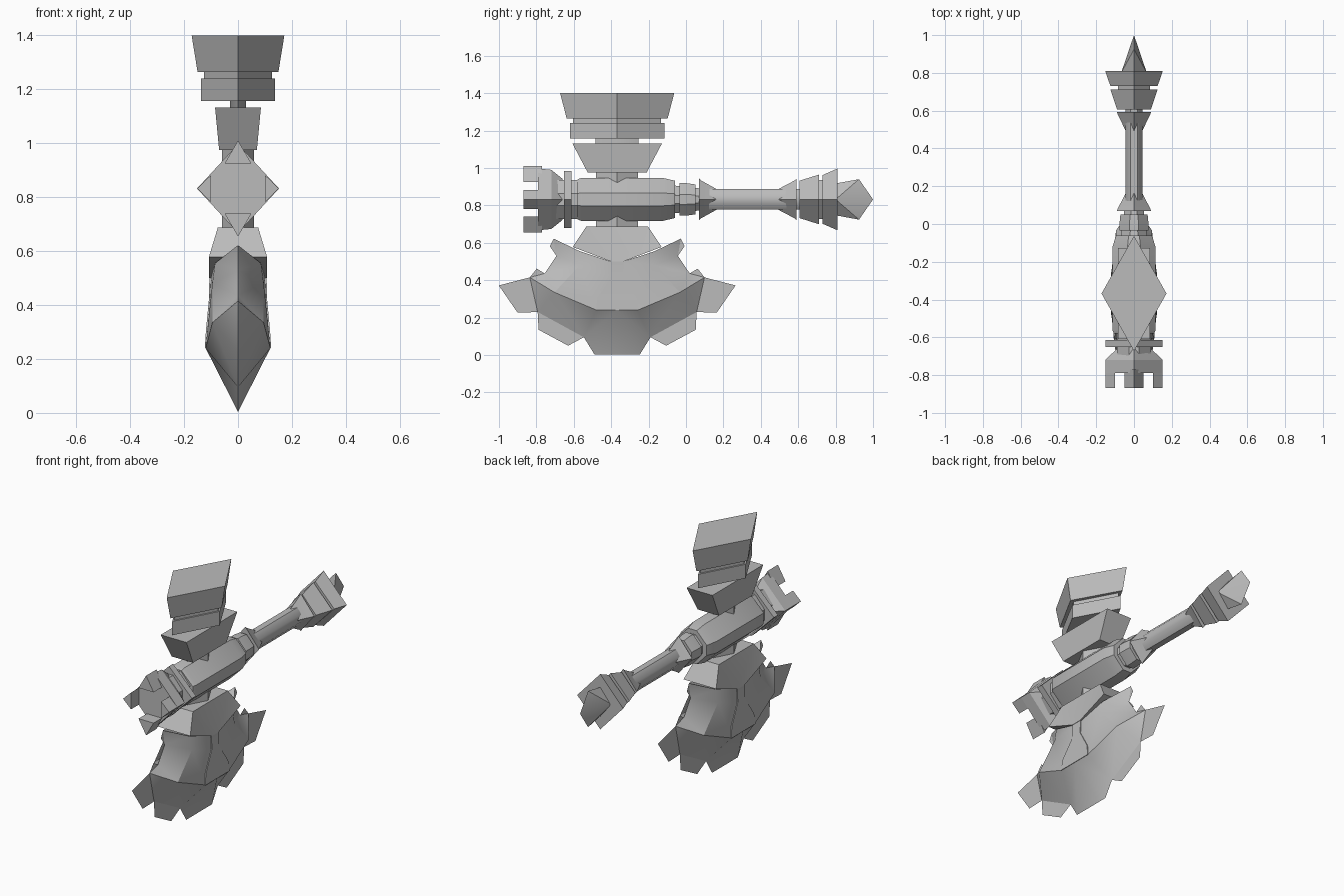
import bpy, bmesh, math
from mathutils import Vector
from mathutils.geometry import delaunay_2d_cdt

if "Cube" in bpy.data.objects:
    bpy.data.objects.remove(bpy.data.objects["Cube"])

CY = -0.368   # y of the head centre
CZ = 0.832    # z of the handle axis

stone = bpy.data.materials.new("plain grey")
stone.use_nodes = True
GREY = (0.5, 0.5, 0.5, 1)
stone.diffuse_color = GREY
stone.node_tree.nodes["Principled BSDF"].inputs["Base Color"].default_value = GREY

DIAMOND = [(1, 0), (0, 1), (-1, 0), (0, -1)]
BOX = [(1, 1), (-1, 1), (-1, -1), (1, -1)]


def cut_diamond(c):
    """Diamond with its four corners cut flat, c = half width of the cut."""
    return [(1, -c), (1, c), (c, 1), (-c, 1), (-1, c), (-1, -c), (-c, -1), (c, -1)]


OCTAGON = cut_diamond(0.414)
BEVELLED = cut_diamond(0.3)


def finish(name, bm, angle=30):
    bmesh.ops.recalc_face_normals(bm, faces=bm.faces)
    mesh = bpy.data.meshes.new(name)
    bm.to_mesh(mesh)
    bm.free()
    mesh.materials.append(stone)
    for p in mesh.polygons:
        p.use_smooth = True
    mesh.set_sharp_from_angle(angle=math.radians(angle))
    bpy.context.collection.objects.link(bpy.data.objects.new(name, mesh))


def loft(name, shape, rows, axis, angle=30):
    """Stack scaled copies of a shape; rows are (position, half x, other half)."""
    bm = bmesh.new()
    rings = []
    for pos, rx, r in rows:
        ring = []
        for u, v in shape:
            co = (u * rx, CY + v * r, pos) if axis == "z" else (u * rx, pos, CZ + v * r)
            ring.append(bm.verts.new(co))
        rings.append(ring)
    n = len(shape)
    for a, b in zip(rings, rings[1:]):
        for i in range(n):
            bm.faces.new((a[i], a[(i + 1) % n], b[(i + 1) % n], b[i]))
    bm.faces.new(rings[0])
    bm.faces.new(rings[-1])
    finish(name, bm, angle)


def lens(name, half, inner, angle=30):
    """Two-sided slab: half outline (offset, z, half thickness) mirrored about CY,
    with inner points giving the swelling of its faces."""
    outline = half + [(-d, z, t) for d, z, t in reversed(half)]
    points = outline + inner + [(-d, z, t) for d, z, t in inner if d]
    n = len(outline)
    edges = [(i, (i + 1) % n) for i in range(n)]
    flat, _, tris, origin, _, _ = delaunay_2d_cdt(
        [Vector(p[:2]) for p in points], edges, [], 1, 1e-5)
    bm = bmesh.new()
    sides = []
    for s in (1, -1):
        vs = [bm.verts.new((s * points[o[0]][2], CY + p[0], p[1])) for p, o in zip(flat, origin)]
        for t in tris:
            bm.faces.new([vs[i] for i in t])
        sides.append(vs)
    index = {o[0]: k for k, o in enumerate(origin)}
    for i, j in edges:
        if points[i][2] + points[j][2] > 0:
            a, b = index[i], index[j]
            bm.faces.new((sides[0][a], sides[0][b], sides[1][b], sides[1][a]))
    bmesh.ops.remove_doubles(bm, verts=bm.verts, dist=1e-5)
    finish(name, bm, angle)


# Hammer side of the head
loft("hammer_face", DIAMOND, [(1.265, 0.15, 0.27), (1.4, 0.172, 0.305)], "z")
loft("hammer_step", DIAMOND, [(1.23, 0.127, 0.235), (1.27, 0.127, 0.235)], "z")
loft("hammer_band", DIAMOND, [(1.157, 0.137, 0.253), (1.24, 0.137, 0.253)], "z")
loft("hammer_neck", DIAMOND, [(1.12, 0.03, 0.115), (1.16, 0.03, 0.115)], "z")
loft("hammer_base", BOX, [(0.975, 0.07, 0.157), (1.132, 0.085, 0.24)], "z")
loft("head_core", DIAMOND, [(0.65, 0.06, 0.112), (1.0, 0.06, 0.112)], "z")

# Handle
loft("grip_body", BEVELLED, [(-0.58, 0.107, 0.107), (-0.56, 0.115, 0.115),
                             (-0.125, 0.115, 0.115), (-0.06, 0.095, 0.1)], "y")
loft("grip_neck", BEVELLED, [(-0.07, 0.07, 0.075), (0.08, 0.05, 0.058)], "y")
loft("grip_collar", BEVELLED, [(-0.035, 0.077, 0.087), (0.0, 0.077, 0.087), (0.05, 0.072, 0.08)], "y")
loft("shaft", OCTAGON, [(0.06, 0.045, 0.055), (0.82, 0.045, 0.055)], "y", 50)
for name, wide, narrow in (("lower_flare", 0.07, 0.162), ("upper_flare", 0.592, 0.495)):
    lip = wide + (narrow - wide) * 0.1
    loft(name, DIAMOND, [(wide, 0.09, 0.112), (lip, 0.087, 0.102), (narrow, 0.045, 0.056)], "y")

# Tip of the handle
loft("tip_ring", DIAMOND, [(0.607, 0.09, 0.1), (0.712, 0.125, 0.133)], "y")
loft("tip_neck", DIAMOND, [(0.70, 0.085, 0.105), (0.74, 0.085, 0.105)], "y")
loft("tip_cup", DIAMOND, [(0.73, 0.125, 0.13), (0.81, 0.152, 0.165)], "y")
bm = bmesh.new()
rim = [bm.verts.new((0, y, CZ + z)) for y, z in
       ((0.8, -0.085), (0.925, -0.108), (1.0, 0), (0.925, 0.108), (0.8, 0.085))]
for s in (1, -1):
    ridge = bm.verts.new((s * 0.068, 0.8, CZ))
    for a, b in zip(rim, rim[1:]):
        bm.faces.new((a, b, ridge))
finish("tip_point", bm)

# Crowned pommel
loft("pommel_core", BEVELLED, [(-0.7, 0.09, 0.105), (-0.57, 0.09, 0.105)], "y")
loft("pommel_ring", DIAMOND, [(-0.652, 0.152, 0.152), (-0.613, 0.152, 0.152)], "y")
loft("pommel_cup", DIAMOND, [(-0.79, 0.152, 0.165), (-0.72, 0.152, 0.158),
                             (-0.66, 0.09, 0.11)], "y")
for name, u, v in (("left_prong", 1, 0), ("right_prong", -1, 0),
                   ("top_prong", 0, 1), ("bottom_prong", 0, -1)):
    reach, base = (0.152, 0.1) if u else (0.178, 0.092)
    tri = [(u * reach, v * reach)]
    tri += [(u * base + v * s * 0.05, v * base + u * s * 0.05) for s in (1, -1)]
    loft(name, tri, [(-0.868, 1, 1), (-0.77, 1, 1)], "y")

# Axe side of the head
lens("blade_mount", [(0.165, 0.687, 0.075), (0.238, 0.578, 0.108),
                     (0.033, 0.5, 0.108)], [])
lens("axe_blade", [(0.033, 0.5, 0.1), (0.2, 0.555, 0.085), (0.34, 0.622, 0), (0.36, 0.582, 0),
                   (0.325, 0.53, 0), (0.388, 0.436, 0), (0.43, 0.462, 0), (0.467, 0.415, 0),
                   (0.633, 0.372, 0), (0.532, 0.226, 0), (0.425, 0.23, 0), (0.42, 0.135, 0),
                   (0.262, 0.05, 0), (0.178, 0.095, 0), (0.122, 0.004, 0)],
     [(0.11, 0.24, 0.12), (0.13, 0.3, 0.114), (0.335, 0.335, 0.095), (0.2, 0.48, 0.095),
      (0.033, 0.42, 0.104), (0, 0.24, 0.12)], 35)
lens("blade_inlay", [(0.033, 0.51, 0.106), (0.033, 0.42, 0.108), (0.105, 0.305, 0.119),
                     (0.115, 0.24, 0.123)], [])
for o in bpy.data.objects:
    if o.name == "axe_blade" and "blade_inlay" in bpy.data.objects:
        o["two_sided"] = True
